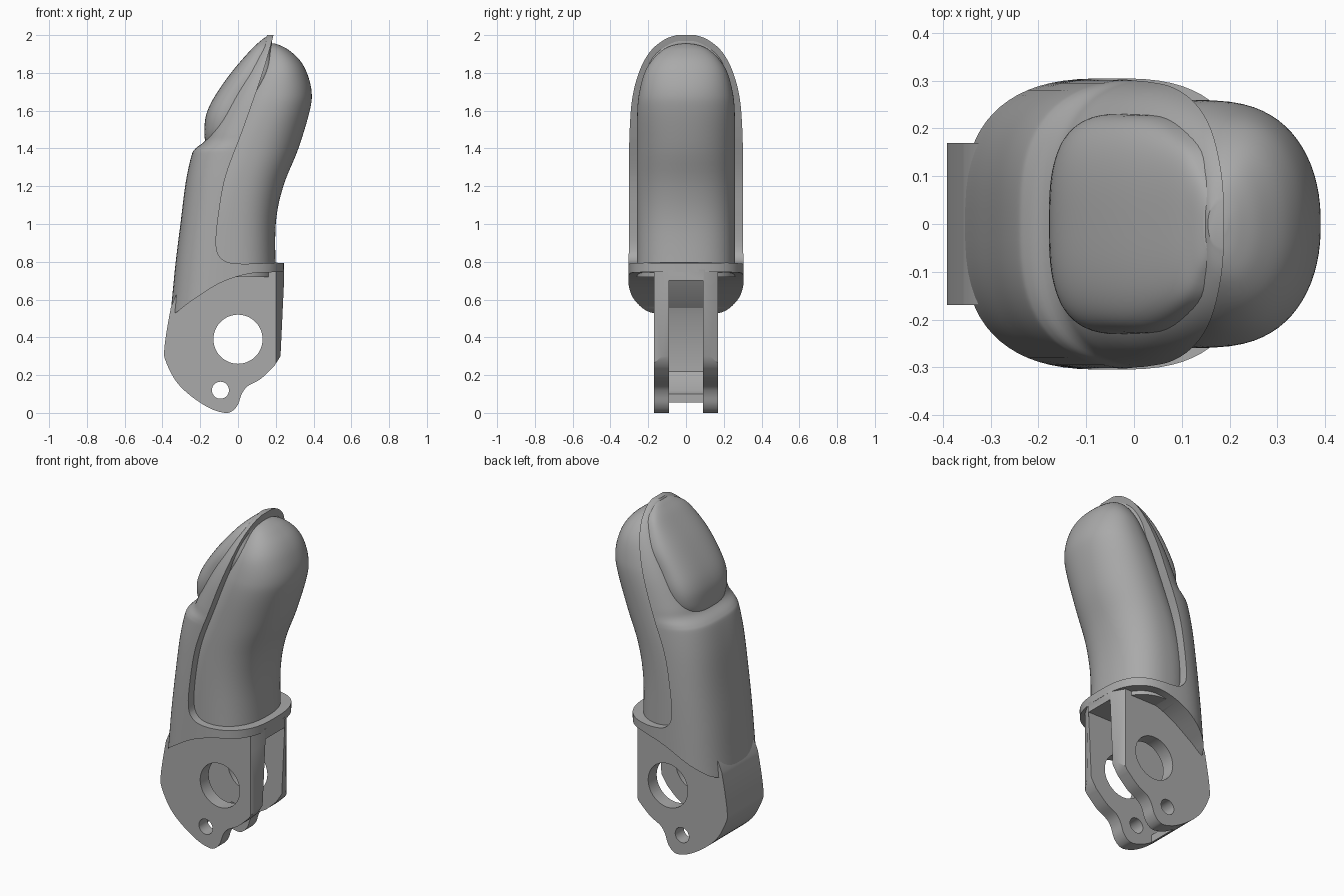
import bpy, bmesh, math

if "Cube" in bpy.data.objects:
    bpy.data.objects.remove(bpy.data.objects["Cube"])

grey = bpy.data.materials.new("plain grey")
grey.use_nodes = True
grey.diffuse_color = (0.4, 0.4, 0.4, 1)
grey.node_tree.nodes["Principled BSDF"].inputs["Base Color"].default_value = (0.4, 0.4, 0.4, 1)


def spline(points, steps):
    """Catmull-Rom curve through points of any dimension."""
    out = []
    for i in range(len(points) - 1):
        a, b, c, d = (points[min(max(i + k, 0), len(points) - 1)] for k in (-1, 0, 1, 2))
        for s in range(steps):
            t = s / steps
            out.append([q + t * ((r - p) / 2 + t * (p - 2.5 * q + 2 * r - u / 2
                        + t * (u - p + 3 * (q - r)) / 2)) for p, q, r, u in zip(a, b, c, d)])
    return out + [list(points[-1])]


def finish(name, bm):
    bmesh.ops.recalc_face_normals(bm, faces=bm.faces)
    mesh = bpy.data.meshes.new(name)
    bm.to_mesh(mesh)
    bm.free()
    obj = bpy.data.objects.new(name, mesh)
    bpy.context.collection.objects.link(obj)
    mesh.materials.append(grey)
    return obj


def loft(name, stations, sides=72, steps=5):
    """Stack superellipse rings: z, back x, front x, half width, exponent."""
    bm = bmesh.new()
    rings = []
    for z, back, front, half, power in spline(stations, steps):
        ring = []
        for i in range(sides):
            a = math.tau * (i + 0.5) / sides
            c, s = math.cos(a), math.sin(a)
            ring.append(bm.verts.new((
                (back + front) / 2 + (front - back) / 2 * math.copysign(abs(c) ** (2 / power), c),
                half * math.copysign(abs(s) ** (2 / power), s), z)))
        rings.append(ring)
    for low, high in zip(rings, rings[1:]):
        for i in range(sides):
            j = (i + 1) % sides
            bm.faces.new((low[i], low[j], high[j], high[i]))
    bm.faces.new(rings[0])
    bm.faces.new(rings[-1])
    return finish(name, bm)


def prism(name, outline, low, high, upright=False):
    """Extrude an x-z outline along y, or an x-y outline along z."""
    bm = bmesh.new()
    ends = [[bm.verts.new((u, v, w) if upright else (u, w, v)) for u, v in outline]
            for w in (low, high)]
    for end in ends:
        bm.faces.new(end)
    for i in range(len(outline)):
        j = (i + 1) % len(outline)
        bm.faces.new((ends[0][i], ends[0][j], ends[1][j], ends[1][i]))
    return finish(name, bm)


def circle(x, z, r):
    return [(x + r * math.cos(math.tau * i / 48), z + r * math.sin(math.tau * i / 48))
            for i in range(48)]


def activate(obj):
    bpy.ops.object.select_all(action='DESELECT')
    obj.select_set(True)
    bpy.context.view_layer.objects.active = obj


def cut(obj, *cutters):
    activate(obj)
    for cutter in cutters:
        cutter.hide_render = True
        mod = obj.modifiers.new("cut", 'BOOLEAN')
        mod.operation, mod.solver, mod.object = 'DIFFERENCE', 'EXACT', cutter
        bpy.ops.object.modifier_apply(modifier=mod.name)


# Outer shell with collar, narrowing to the tip
shell = loft("shell", [
    (0.40, -0.37, 0.245, 0.305, 2.8), (0.60, -0.35, 0.245, 0.305, 2.8),
    (0.80, -0.33, 0.245, 0.305, 2.8), (1.00, -0.305, 0.25, 0.305, 2.8),
    (1.22, -0.277, 0.30, 0.305, 2.8), (1.36, -0.247, 0.35, 0.305, 2.8),
    (1.40, -0.225, 0.36, 0.305, 2.8), (1.44, -0.175, 0.37, 0.305, 2.9),
    (1.50, -0.145, 0.39, 0.303, 3), (1.64, -0.07, 0.41, 0.293, 3.2),
    (1.76, 0.0, 0.41, 0.268, 3.4), (1.86, 0.065, 0.36, 0.228, 3.4),
    (1.93, 0.11, 0.31, 0.178, 3.2), (1.98, 0.143, 0.27, 0.11, 3),
    (2.00, 0.155, 0.24, 0.05, 2.5)])

# Soft finger pad in front
pad = loft("finger_pad", [
    (0.72, -0.25, 0.2, 0.26, 2.4), (1.0, -0.25, 0.2, 0.26, 2.4),
    (1.2, -0.22, 0.24, 0.26, 2.3), (1.4, -0.15, 0.32, 0.26, 2.2),
    (1.6, -0.05, 0.38, 0.258, 2.2), (1.7, 0.0, 0.39, 0.247, 2.2),
    (1.8, 0.055, 0.365, 0.22, 2.2), (1.87, 0.095, 0.325, 0.178, 2.2),
    (1.92, 0.125, 0.27, 0.125, 2.2), (1.945, 0.145, 0.225, 0.075, 2.1),
    (1.955, 0.165, 0.195, 0.02, 2)])

# Bulging nail on the back
nail = loft("nail", [
    (1.41, -0.16, 0.1, 0.15, 3), (1.44, -0.174, 0.1, 0.185, 3),
    (1.50, -0.178, 0.1, 0.215, 3), (1.58, -0.168, 0.12, 0.23, 3),
    (1.67, -0.127, 0.15, 0.23, 3), (1.80, -0.037, 0.2, 0.22, 3),
    (1.92, 0.066, 0.18, 0.165, 3), (1.97, 0.12, 0.18, 0.10, 3),
    (1.99, 0.147, 0.175, 0.05, 2.5)])

# Fork with two plates joined along the back
fork = prism("hinge_fork", spline([
    (-0.355, 0.56), (-0.375, 0.45), (-0.39, 0.34), (-0.385, 0.28), (-0.33, 0.17),
    (-0.25, 0.09), (-0.15, 0.025), (-0.07, 0.0), (-0.03, 0.01), (0.0, 0.045),
    (0.02, 0.1), (0.05, 0.14), (0.12, 0.18), (0.19, 0.245)], 5)
    + [(0.225, 0.3), (0.243, 0.68), (0.243, 0.76), (-0.25, 0.76), (-0.33, 0.62)], -0.17, 0.17)

# Cutters
front_opening = prism("front_cutter", spline([
    (0.195, 2.03), (0.18, 1.97), (0.127, 1.79), (0.026, 1.5), (-0.063, 1.26),
    (-0.1, 1.07), (-0.116, 0.89), (-0.085, 0.815), (0.0, 0.79), (0.196, 0.795)], 6)
    + [(0.6, 0.79), (0.6, 2.03)], -0.5, 0.5)
skirt = prism("skirt_cutter", spline([
    (-0.45, 0.5), (-0.34, 0.525), (-0.25, 0.59), (-0.1, 0.685), (0.05, 0.735),
    (0.2, 0.745), (0.5, 0.745)], 6) + [(0.5, 0.2), (-0.45, 0.2)], -0.5, 0.5)
slot = prism("slot_cutter", [
    (0.4, -0.1), (-0.2, -0.1), (-0.2, 0.1), (-0.25, 0.12), (-0.325, 0.22),
    (-0.325, 0.51), (-0.2, 0.7), (0.4, 0.7)], -0.09, 0.09)
holes = [prism("hole_cutter", circle(*c), -0.5, 0.5)
         for c in ((0.0, 0.39, 0.13), (-0.093, 0.12, 0.045))]
chamfers = [prism("chamfer_cutter", [(0.2, 0.172 * s), (0.246, 0.09 * s),
                                     (0.4, 0.09 * s), (0.4, 0.3 * s), (0.2, 0.3 * s)],
                  0.1, 0.9, True) for s in (-1, 1)]

cut(shell, front_opening, skirt, slot)
cut(fork, slot, *holes, *chamfers)
for cutter in (front_opening, skirt, slot, *holes, *chamfers):
    bpy.data.objects.remove(cutter)

for part in (shell, pad, nail, fork):
    activate(part)
    bpy.ops.object.shade_smooth_by_angle(angle=math.radians(35))
